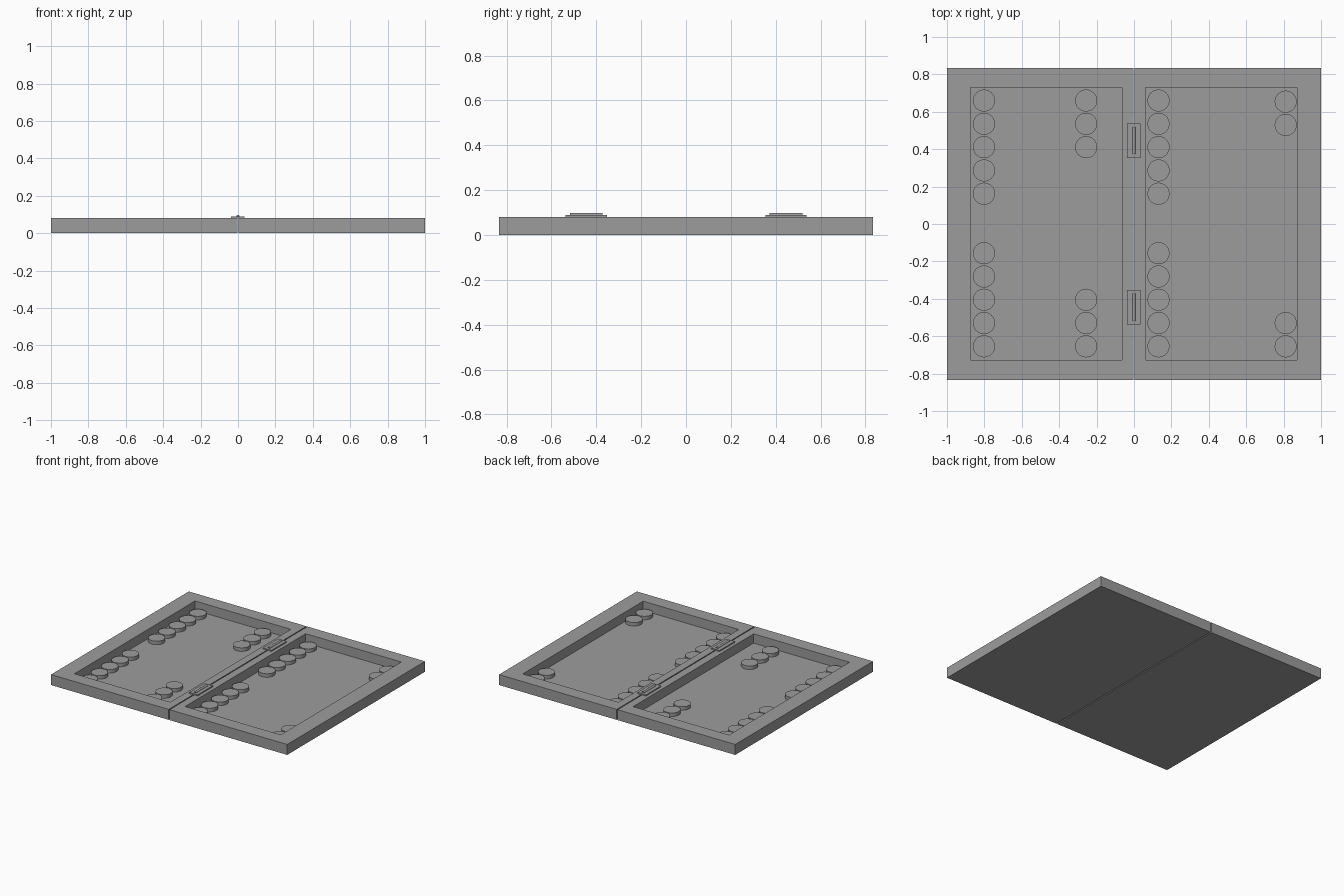
import bpy, bmesh, math

if "Cube" in bpy.data.objects:
    bpy.data.objects.remove(bpy.data.objects["Cube"])

TOP, FLOOR = 0.08, 0.009

# Mid grey for every part
grey = bpy.data.materials.new("mid_grey")
grey.diffuse_color = (0.335, 0.335, 0.335, 1)
grey.use_nodes = True
grey.node_tree.nodes["Principled BSDF"].inputs["Base Color"].default_value = grey.diffuse_color


def finish(name, bm):
    bmesh.ops.recalc_face_normals(bm, faces=bm.faces[:])
    mesh = bpy.data.meshes.new(name)
    bm.to_mesh(mesh)
    bm.free()
    mesh.materials.append(grey)
    obj = bpy.data.objects.new(name, mesh)
    bpy.context.collection.objects.link(obj)
    return obj


def loop(bm, x0, x1, y0, y1, z):
    return [bm.verts.new((x, y, z)) for x, y in ((x0, y0), (x1, y0), (x1, y1), (x0, y1))]


def skin(name, loops):
    # Closed solid through a chain of rectangular loops
    bm = bmesh.new()
    rings = [loop(bm, *l) for l in loops]
    bm.faces.new(rings[0])
    bm.faces.new(rings[-1])
    for a, b in zip(rings, rings[1:]):
        for i in range(4):
            j = (i + 1) % 4
            bm.faces.new((a[i], a[j], b[j], b[i]))
    return finish(name, bm)


def cylinder(name, loc, r, h, segs, along_y=False):
    bm = bmesh.new()
    bmesh.ops.create_cone(bm, cap_ends=True, segments=segs, radius1=r, radius2=r, depth=h)
    obj = finish(name, bm)
    for p in obj.data.polygons:
        p.use_smooth = len(p.vertices) == 4
    for e in obj.data.edges:
        e.use_edge_sharp = abs(obj.data.vertices[e.vertices[0]].co.z
                               - obj.data.vertices[e.vertices[1]].co.z) < h / 2
    obj.location = loc
    if along_y:
        obj.rotation_euler.x = math.pi / 2
    return obj


# Two board halves with recessed playing fields
for side, outer, inner in (("left", (-1.0, -0.004), (-0.875, -0.063)),
                           ("right", (0.004, 1.0), (0.062, 0.872))):
    out = (*outer, -0.833, 0.833)
    rec = (*inner, -0.728, 0.73)
    skin(side + "_tray", [(*out, 0), (*out, TOP), (*rec, TOP), (*rec, FLOOR)])

# Hinges: flat plate plus pin barrel
for name, y in (("back", 0.446), ("front", -0.445)):
    p = (-0.037, 0.035, y - 0.092, y + 0.092)
    skin(name + "_hinge_plate", [(*p, TOP), (*p, 0.089)])
    cylinder(name + "_hinge_pin", (0, y, 0.089), 0.009, 0.146, 16, True)

# Checkers: columns of discs along the back and front walls
R, H, STEP = 0.059, 0.027, 0.1245
for x, count, back in ((-0.802, 5, 0.66), (-0.256, 3, 0.66), (0.131, 5, 0.66), (0.811, 2, 0.654)):
    for row, start, sign in (("back", back, -1), ("front", -0.654, 1)):
        for i in range(count):
            cylinder(f"checker_{row}", (x, start + sign * STEP * i, FLOOR + H / 2), R, H, 32)
